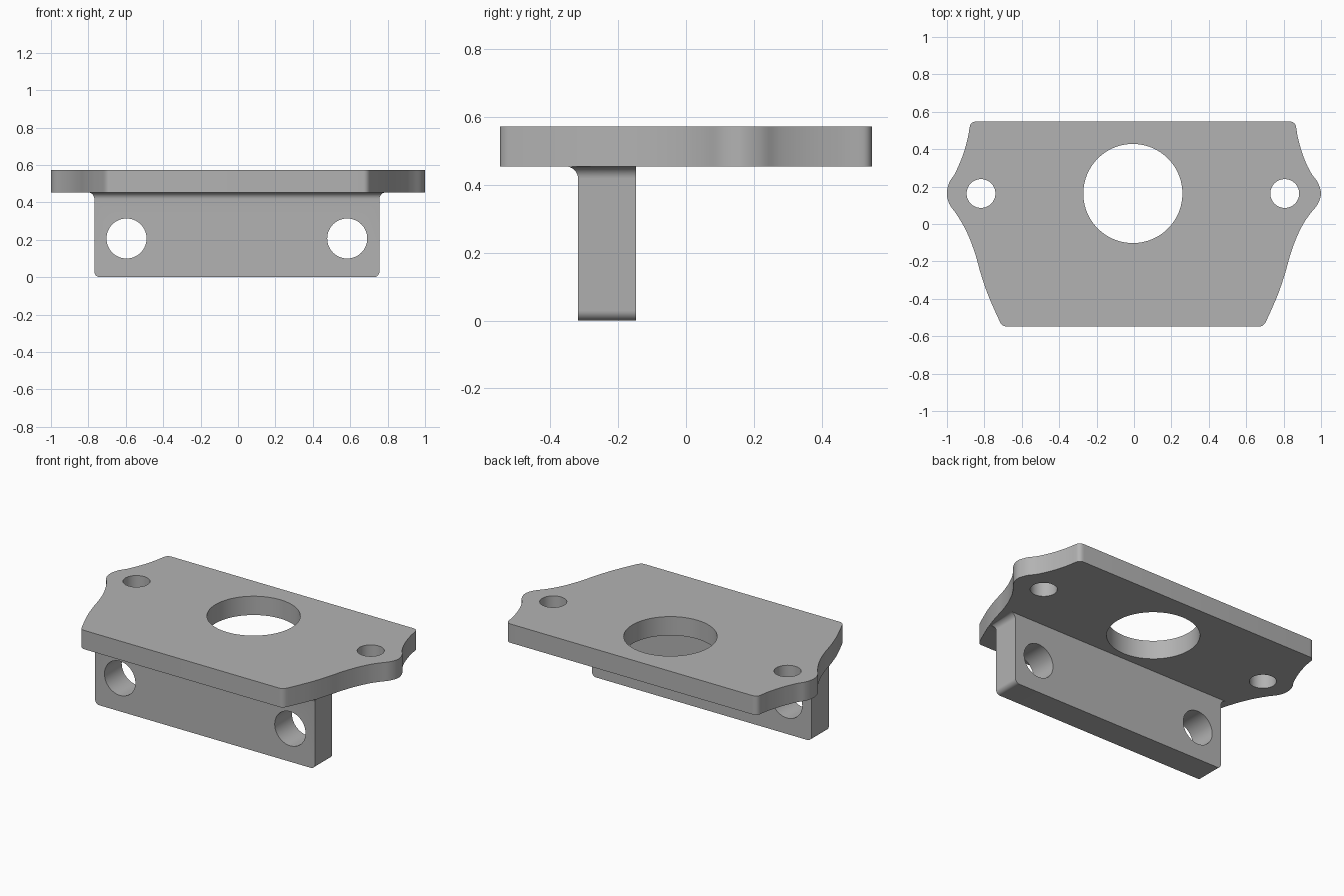
import bpy, bmesh, math
from mathutils import Vector

cube = bpy.data.objects.get("Cube")
if cube:
    bpy.data.objects.remove(cube, do_unlink=True)

BOTTOM, TOP = 0.454, 0.572      # plate underside and top
CX = -0.006                     # small sideways shift of holes and web
HOLE_Y = 0.163
FILLET = 0.036

grey = bpy.data.materials.new("plain grey")
grey.use_nodes = True
colour = (0.45, 0.45, 0.45, 1)
grey.diffuse_color = colour
grey.node_tree.nodes["Principled BSDF"].inputs["Base Color"].default_value = colour


def loft(name, rings):
    """Closed solid through a stack of matching rings."""
    bm = bmesh.new()
    loops = [[bm.verts.new(p) for p in ring] for ring in rings]
    for a, b in zip(loops, loops[1:]):
        for i in range(len(a)):
            j = (i + 1) % len(a)
            bm.faces.new((a[i], a[j], b[j], b[i]))
    bm.faces.new(loops[0][::-1])
    bm.faces.new(loops[-1])
    bmesh.ops.recalc_face_normals(bm, faces=bm.faces)
    mesh = bpy.data.meshes.new(name)
    bm.to_mesh(mesh)
    bm.free()
    mesh.materials.append(grey)
    obj = bpy.data.objects.new(name, mesh)
    bpy.context.collection.objects.link(obj)
    return obj


def prism(name, outline, z0, z1):
    return loft(name, [[(x, y, z) for x, y in outline] for z in (z0, z1)])


def cylinder(centre, radius, axis, segments=64):
    """Cutter through the part along y or z."""
    rings = []
    for h in (-0.5, 0.5):
        ring = []
        for i in range(segments):
            t = math.tau * i / segments
            u, v = radius * math.cos(t), radius * math.sin(t)
            ring.append(Vector(centre) + Vector((u, v, h) if axis == "z" else (u, h, v)))
        rings.append(ring)
    return loft("hole_cutter", rings)


def combine(target, tool, operation):
    """Apply a boolean and discard the tool."""
    tool.hide_render = True
    mod = target.modifiers.new(operation, "BOOLEAN")
    mod.object, mod.operation, mod.solver = tool, operation, "EXACT"
    bpy.ops.object.select_all(action="DESELECT")
    bpy.context.view_layer.objects.active = target
    target.select_set(True)
    bpy.ops.object.modifier_apply(modifier=mod.name)
    bpy.data.objects.remove(tool, do_unlink=True)


def smooth_path(points, steps=5):
    """Catmull-Rom curve through the points."""
    pts = [Vector(p) for p in points]
    pts = [pts[0] * 2 - pts[1]] + pts + [pts[-1] * 2 - pts[-2]]
    out = []
    for a, b, c, d in zip(pts, pts[1:], pts[2:], pts[3:]):
        for i in range(steps):
            t = i / steps
            out.append(0.5 * (2 * b + (c - a) * t + (2 * a - 5 * b + 4 * c - d) * t * t
                              + (3 * b - a - 3 * c + d) * t ** 3))
    return out + [pts[-2]]


def corner(a, b, c, steps=6):
    """Rounded corner from a to c, pulled towards b."""
    a, b, c = Vector(a), Vector(b), Vector(c)
    return [a * (1 - t) ** 2 + b * 2 * t * (1 - t) + c * t * t
            for t in (i / steps for i in range(steps + 1))]


# Plate outline: wavy side with a rounded ear, mirrored
wave = smooth_path([(0.873, 0.515), (0.885, 0.45), (0.912, 0.36), (0.95, 0.275),
                    (0.985, 0.222), (1.0, 0.163), (0.985, 0.107), (0.945, 0.053),
                    (0.908, -0.005), (0.872, -0.08), (0.84, -0.17), (0.815, -0.26),
                    (0.78, -0.365), (0.742, -0.455), (0.71, -0.525)])
side = (corner((0.835, 0.548), (0.87, 0.548), (0.873, 0.515))[:-1] + wave
        + corner((0.71, -0.525), (0.698, -0.548), (0.675, -0.548))[1:])


def shifted(p, sign):
    # the ears reach full width on both sides, the rest follows the shift
    ear = max(0, 1 - abs(p.y - HOLE_Y) / 0.15)
    return (sign * p.x + CX * (1 - ear), p.y)


outline = [shifted(p, 1) for p in side] + [shifted(p, -1) for p in reversed(side)]
bracket = prism("mounting_bracket", outline, BOTTOM, TOP)

# Web: rounded lower corners, fillets at the front and ends, flush back
levels = []
for i in range(9):
    t = math.pi / 2 * i / 8
    r = 0.03
    levels.append((r - r * math.cos(t), r * math.sin(t) - r, 0))
for i in range(9):
    t = math.pi / 2 * i / 8
    e = FILLET * (1 - math.cos(t))
    levels.append((BOTTOM - FILLET + FILLET * math.sin(t), e, e))
levels.append((BOTTOM + 0.05, FILLET, FILLET))
rings = []
for z, ex, ey in levels:
    w, front, back = 0.762 + ex, -0.318 - ey, -0.147
    rings.append([(CX - w, front, z), (CX + w, front, z), (CX + w, back, z), (CX - w, back, z)])
web = loft("web", rings)

# Trim the fillet to the plate edge, then merge
combine(web, prism("trim", outline, -0.1, 0.7), "INTERSECT")
combine(bracket, web, "UNION")

# Centre bore, ear holes and web holes
combine(bracket, cylinder((CX, HOLE_Y, 0.7), 0.265, "z", 96), "DIFFERENCE")
for s in (-1, 1):
    combine(bracket, cylinder((CX + s * 0.812, HOLE_Y, 0.6), 0.077, "z"), "DIFFERENCE")
    combine(bracket, cylinder((CX + s * 0.59, -0.25, 0.207), 0.107, "y"), "DIFFERENCE")

bpy.ops.object.select_all(action="DESELECT")
bracket.select_set(True)
bpy.context.view_layer.objects.active = bracket
bpy.ops.object.shade_smooth_by_angle(angle=math.radians(30))
